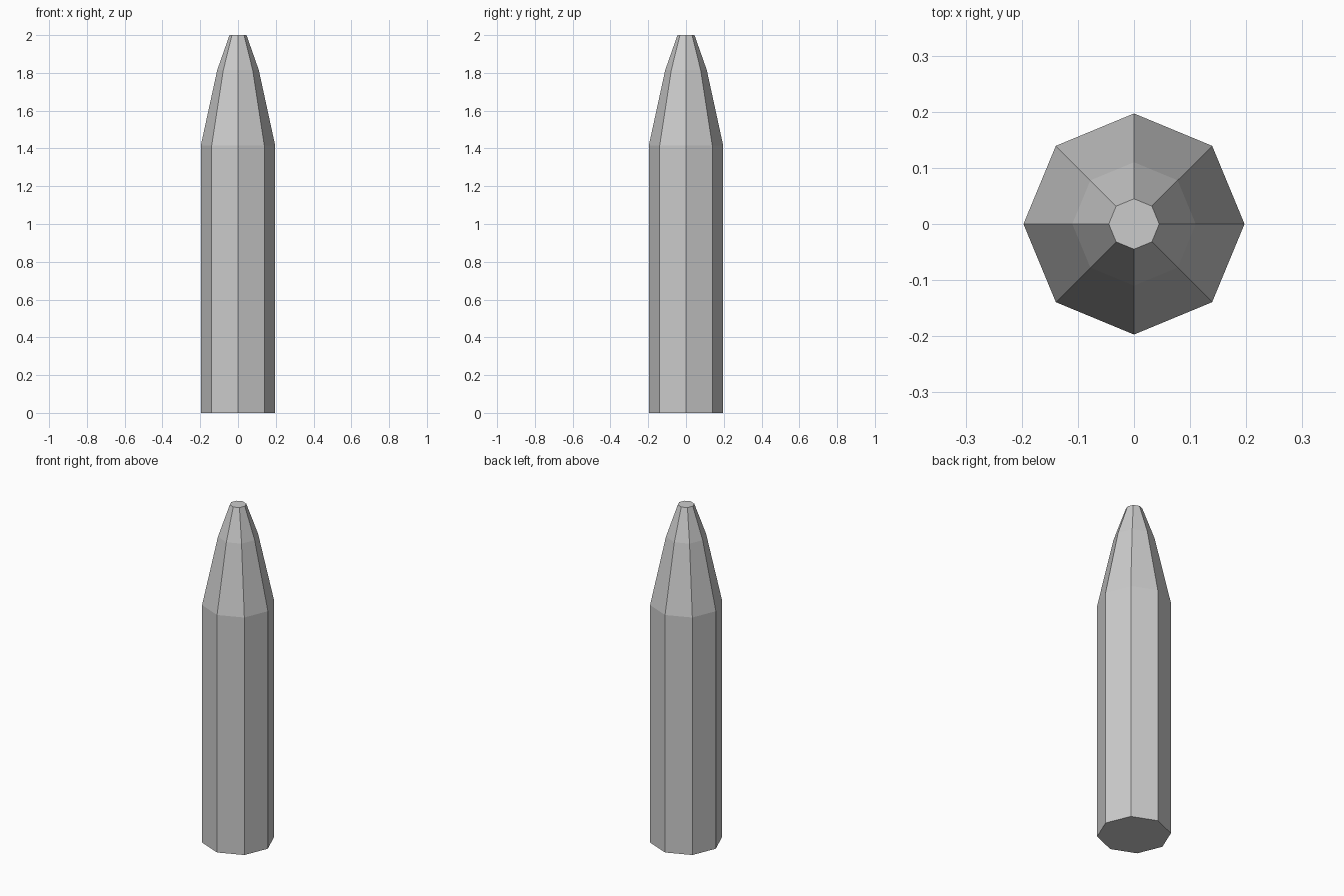
import bpy, bmesh
from math import cos, sin, pi

if "Cube" in bpy.data.objects:
    bpy.data.objects.remove(bpy.data.objects["Cube"])

SIDES = 8
# profile of the bullet-like stake: (radius, height)
PROFILE = [(0.197, 0.0), (0.197, 1.415), (0.11, 1.815), (0.045, 2.0)]

bm = bmesh.new()
rings = [[bm.verts.new((r * cos(2 * pi * i / SIDES), r * sin(2 * pi * i / SIDES), z))
          for i in range(SIDES)] for r, z in PROFILE]

# flat side panels between neighbouring rings
for low, high in zip(rings, rings[1:]):
    for i in range(SIDES):
        j = (i + 1) % SIDES
        bm.faces.new((low[i], low[j], high[j], high[i]))

# bottom and tip caps
bm.faces.new(rings[0][::-1])
bm.faces.new(rings[-1])

mesh = bpy.data.meshes.new("pointed_post")
bm.to_mesh(mesh)
bm.free()
bpy.context.collection.objects.link(bpy.data.objects.new("pointed_post", mesh))
